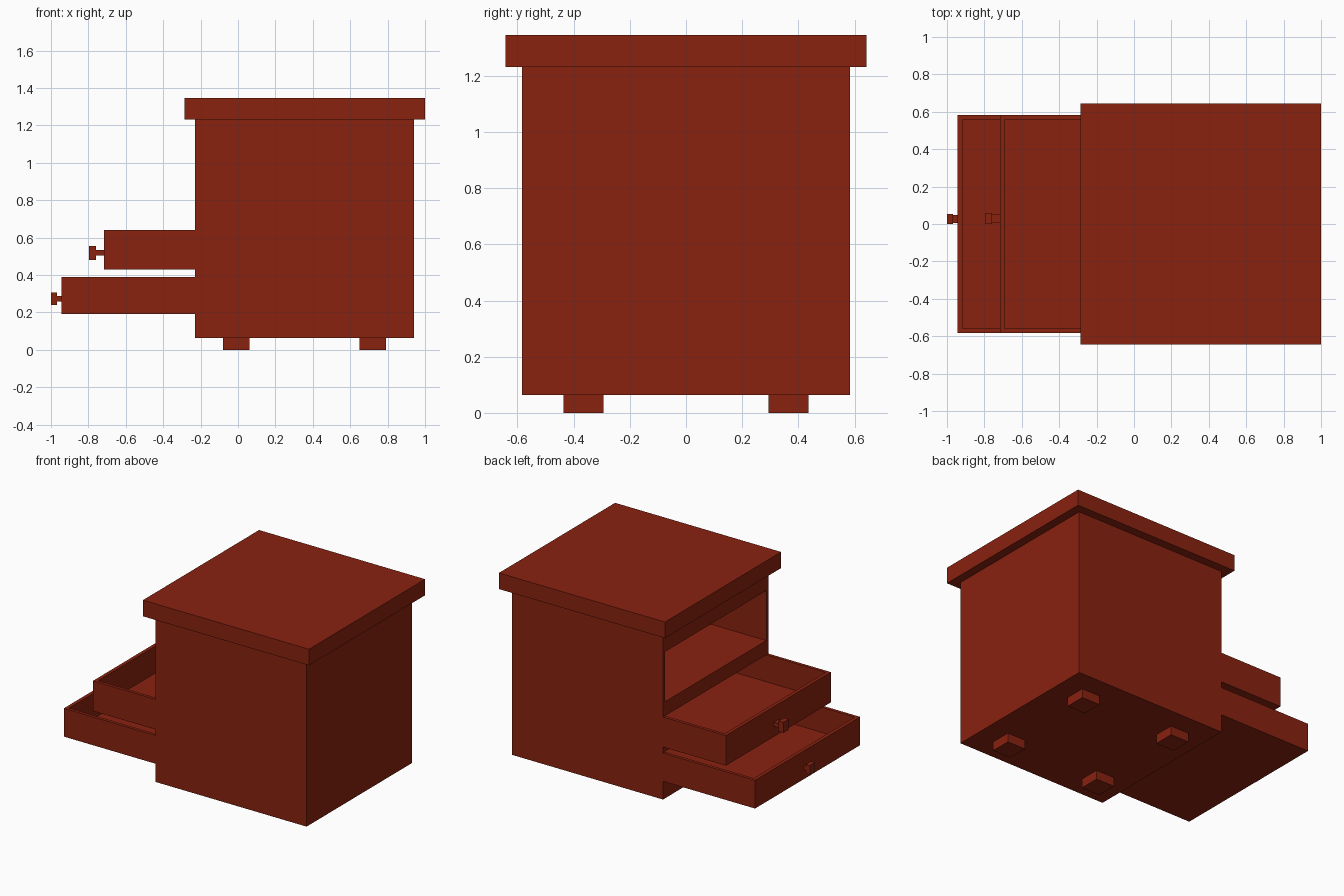
import bpy

if "Cube" in bpy.data.objects:
    bpy.data.objects.remove(bpy.data.objects["Cube"])

wood = bpy.data.materials.new("red brown wood")
wood.diffuse_color = (0.25, 0.016, 0.005, 1)
wood.use_nodes = True
wood.node_tree.nodes["Principled BSDF"].inputs["Base Color"].default_value = wood.diffuse_color


def boxes(name, parts):
    """One object made of boxes given as (x0, x1, y0, y1, z0, z1)."""
    verts, faces = [], []
    for x0, x1, y0, y1, z0, z1 in parts:
        n = len(verts)
        verts += [(x, y, z) for z in (z0, z1)
                  for x, y in ((x0, y0), (x1, y0), (x1, y1), (x0, y1))]
        faces += [[n + i for i in f] for f in (
            (3, 2, 1, 0), (4, 5, 6, 7), (0, 1, 5, 4),
            (1, 2, 6, 5), (2, 3, 7, 6), (3, 0, 4, 7))]
    mesh = bpy.data.meshes.new(name)
    mesh.from_pydata(verts, [], faces)
    mesh.materials.append(wood)
    obj = bpy.data.objects.new(name, mesh)
    bpy.context.collection.objects.link(obj)
    return obj


X0, X1, Y, T = -0.23, 0.94, 0.583, 0.022

# Overhanging top slab
boxes("table_top", [(-0.287, 1.0, -0.643, 0.643, 1.232, 1.345)])

# Cabinet shell: sides, back, and solid layers between the openings
boxes("side_panels", [(X0, X1, -Y, -Y + T, 0.063, 1.232),
                      (X0, X1, Y - T, Y, 0.063, 1.232)])
boxes("back_panel", [(X1 - T, X1, -Y + T, Y - T, 0.063, 1.232)])
for name, z0, z1 in (("base_panel", 0.063, 0.19), ("drawer_divider", 0.39, 0.43),
                     ("open_shelf", 0.64, 0.74), ("upper_rail", 1.09, 1.232)):
    boxes(name, [(X0, X1 - T, -Y + T, Y - T, z0, z1)])

# Feet
for i, x in enumerate((-0.08, 0.65)):
    for j, y in enumerate((-0.437, 0.293)):
        boxes(f"foot_{i}{j}", [(x, x + 0.142, y, y + 0.144, 0, 0.064)])


# Pulled-out open trays, each with a square knob
def drawer(name, x0, x1, z0, z1, neck, tip, kz, ky, head, stem):
    w = Y - 0.001
    boxes(name, [(x0, x1, -w, w, z0, z0 + T),
                 (x0, x0 + 0.025, -w, w, z0 + T, z1),
                 (x1 - 0.025, x1, -w, w, z0 + T, z1),
                 (x0 + 0.025, x1 - 0.025, -w, -w + T, z0 + T, z1),
                 (x0 + 0.025, x1 - 0.025, w - T, w, z0 + T, z1)])
    boxes(name + "_knob", [
        (tip, neck, ky - head * 0.8, ky + head * 0.8, kz - head, kz + head),
        (neck, x0, ky - stem * 1.5, ky + stem * 1.5, kz - stem, kz + stem)])


drawer("upper_drawer", -0.717, 0.40, 0.43, 0.641, -0.76, -0.796, 0.518, 0.03, 0.037, 0.015)
drawer("lower_drawer", -0.943, 0.20, 0.19, 0.388, -0.967, -1.0, 0.273, 0.027, 0.033, 0.014)
